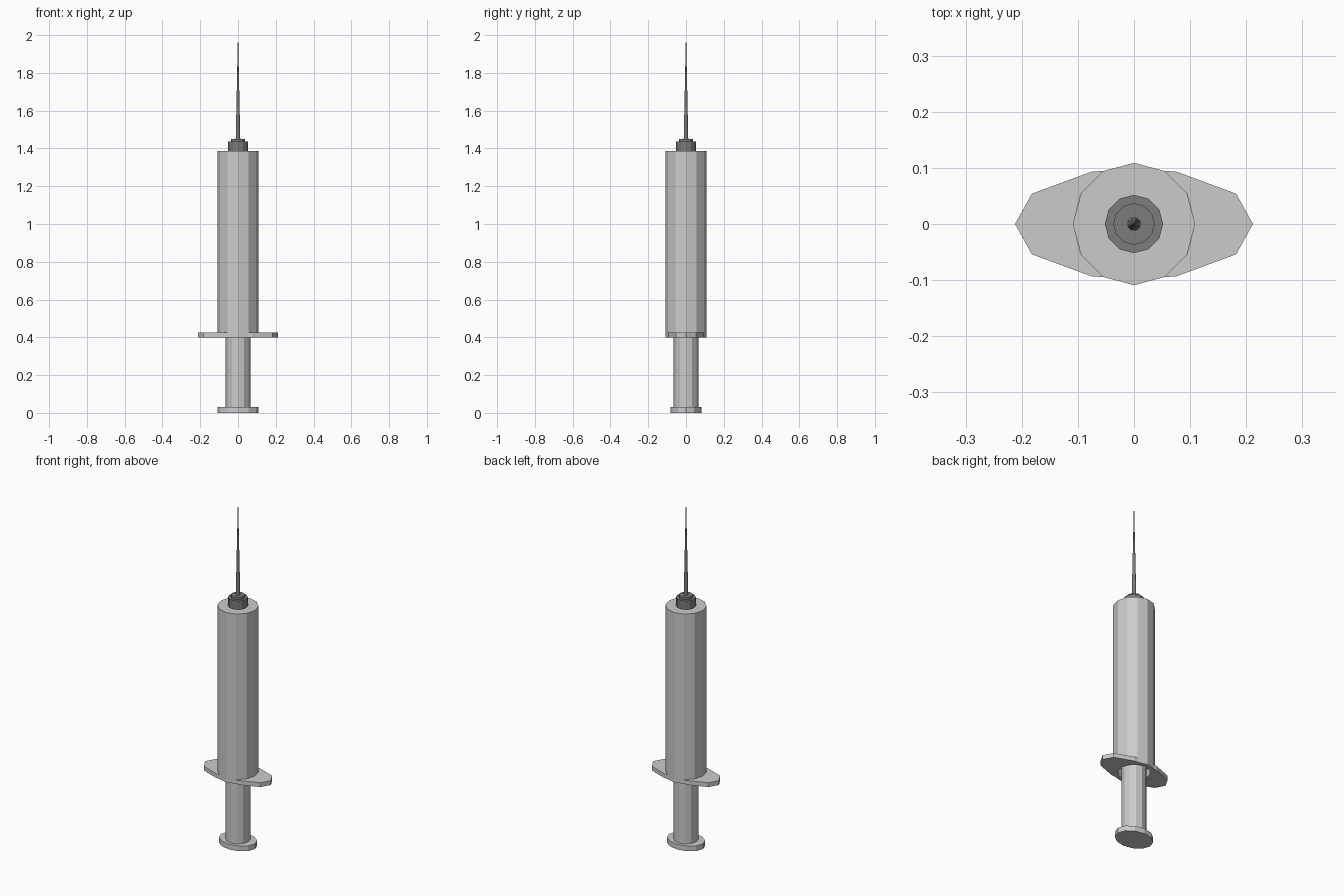
import bpy, bmesh
from math import sin, cos, pi

if "Cube" in bpy.data.objects:
    bpy.data.objects.remove(bpy.data.objects["Cube"])

SIDES = 12


def finish(name, bm, mat=None):
    bmesh.ops.recalc_face_normals(bm, faces=bm.faces)
    me = bpy.data.meshes.new(name)
    bm.to_mesh(me)
    bm.free()
    ob = bpy.data.objects.new(name, me)
    bpy.context.collection.objects.link(ob)
    if mat:
        me.materials.append(mat)
    return ob


def lathe(name, profile, sy=1.0, sides=SIDES, mat=None):
    """Stack rings from (radius, z) pairs, cap both ends."""
    bm = bmesh.new()
    rings = [[bm.verts.new((r * cos(2 * pi * i / sides), sy * r * sin(2 * pi * i / sides), z))
              for i in range(sides)] for r, z in profile]
    for a, b in zip(rings, rings[1:]):
        for i in range(sides):
            j = (i + 1) % sides
            bm.faces.new((a[i], a[j], b[j], b[i]))
    bm.faces.new(rings[0])
    bm.faces.new(rings[-1])
    return finish(name, bm, mat)


dark = bpy.data.materials.new("dark_metal")
dark.diffuse_color = (0.2, 0.2, 0.2, 1)
dark.use_nodes = True
dark.node_tree.nodes["Principled BSDF"].inputs["Base Color"].default_value = dark.diffuse_color

# Plunger: oval thumb rest and rod
lathe("thumb_rest", [(0.109, 0), (0.109, 0.03)], sy=0.76)
lathe("plunger_rod", [(0.065, 0.03), (0.065, 0.45)])

# Barrel, with an open recess around the rod
lathe("barrel", [(0.085, 0.45), (0.085, 0.4), (0.109, 0.4), (0.109, 1.387)])

# Finger grips: one wing on each side of the barrel
half = [(0.054, 0.0945), (0.075, 0.0935), (0.182, 0.054), (0.212, 0)]
inner = [(0.095, -0.054), (0.109, 0), (0.095, 0.054)]
outline = half + [(x, -y) for x, y in half[-2::-1]] + inner
for side, s in (("right", 1), ("left", -1)):
    bm = bmesh.new()
    face = bm.faces.new([bm.verts.new((s * x, y, 0.4)) for x, y in outline])
    top = bmesh.ops.extrude_face_region(bm, geom=[face], use_keep_orig=True)["geom"]
    bmesh.ops.translate(bm, vec=(0, 0, 0.025),
                        verts=[v for v in top if isinstance(v, bmesh.types.BMVert)])
    finish("finger_grip_" + side, bm)

# Stepped hub and tapering needle
lathe("needle_hub", [(0.052, 1.387), (0.052, 1.437), (0.037, 1.437), (0.037, 1.45)], mat=dark)
lathe("needle", [(0.012, 1.45), (0.0005, 2.0)], mat=dark)
